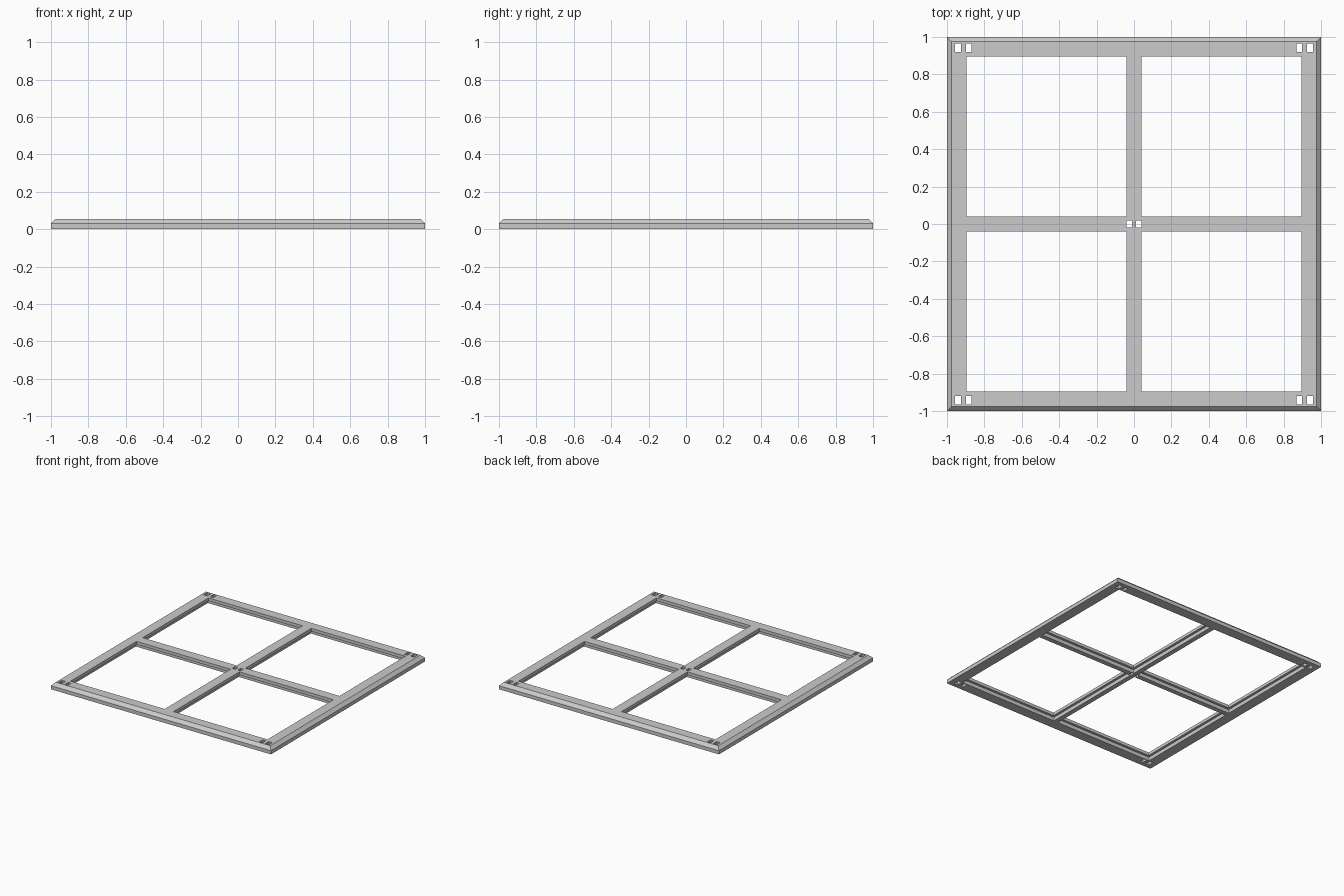
import bpy

if "Cube" in bpy.data.objects:
    bpy.data.objects.remove(bpy.data.objects["Cube"])

TOP, EDGE, CHAMFER = 0.055, 0.03, 0.025
LIP_Z = 0.03          # underside of the pane lip

grey = bpy.data.materials.new("light grey")
grey.use_nodes = True
colour = (0.6, 0.6, 0.6, 1)
grey.diffuse_color = colour
grey.node_tree.nodes["Principled BSDF"].inputs["Base Color"].default_value = colour


def box_data(lo, hi):
    """Corners and quads of an axis-aligned box."""
    verts = [(x, y, z) for z in (lo[2], hi[2])
             for x, y in ((lo[0], lo[1]), (hi[0], lo[1]), (hi[0], hi[1]), (lo[0], hi[1]))]
    faces = [(3, 2, 1, 0), (4, 5, 6, 7)]
    faces += [(i, (i + 1) % 4, (i + 1) % 4 + 4, i + 4) for i in range(4)]
    return verts, faces


def make_object(name, verts, faces):
    mesh = bpy.data.meshes.new(name)
    mesh.from_pydata(verts, [], faces)
    mesh.materials.append(grey)
    obj = bpy.data.objects.new(name, mesh)
    bpy.context.collection.objects.link(obj)
    return obj


# Square slab with a chamfered upper rim
rings = [(1, 0), (1, EDGE), (1 - CHAMFER, TOP)]
verts = [(sx * r, sy * r, z) for r, z in rings
         for sx, sy in ((-1, -1), (1, -1), (1, 1), (-1, 1))]
faces = [(3, 2, 1, 0), (8, 9, 10, 11)]
faces += [(k + i, k + (i + 1) % 4, k + (i + 1) % 4 + 4, k + i + 4)
          for k in (0, 4) for i in range(4)]
frame = make_object("window_frame", verts, faces)


def cut_boxes(name, boxes):
    """Remove a set of separate boxes from the frame."""
    verts, faces = [], []
    for lo, hi in boxes:
        v, f = box_data(lo, hi)
        faces += [tuple(i + len(verts) for i in q) for q in f]
        verts += v
    cutter = make_object(name, verts, faces)
    cutter.hide_render = True
    mod = frame.modifiers.new(name, 'BOOLEAN')
    mod.operation, mod.solver, mod.object = 'DIFFERENCE', 'EXACT', cutter
    bpy.context.view_layer.objects.active = frame
    bpy.ops.object.modifier_apply(modifier=name)
    bpy.data.objects.remove(cutter)


def mirrored(x0, x1, y0, y1, z0, z1):
    """The same box in all four quadrants."""
    return [((min(sx * x0, sx * x1), min(sy * y0, sy * y1), z0),
             (max(sx * x0, sx * x1), max(sy * y0, sy * y1), z1))
            for sx in (-1, 1) for sy in (-1, 1)]


# Four panes, each with a rebate cut from below that leaves a lip
cut_boxes("pane_openings", mirrored(0.04, 0.895, 0.04, 0.895, -0.1, 0.2))
cut_boxes("pane_rebates", mirrored(0.02, 0.915, 0.02, 0.915, -0.1, LIP_Z))

# Paired slots in the corners and at the crossing
slots = mirrored(0.924, 0.956, 0.92, 0.966, -0.1, 0.2)
slots += mirrored(0.87, 0.897, 0.92, 0.966, -0.1, 0.2)
slots += [((x, -0.018, -0.1), (x + 0.027, 0.018, 0.2)) for x in (-0.039, 0.012)]
cut_boxes("slots", slots)
